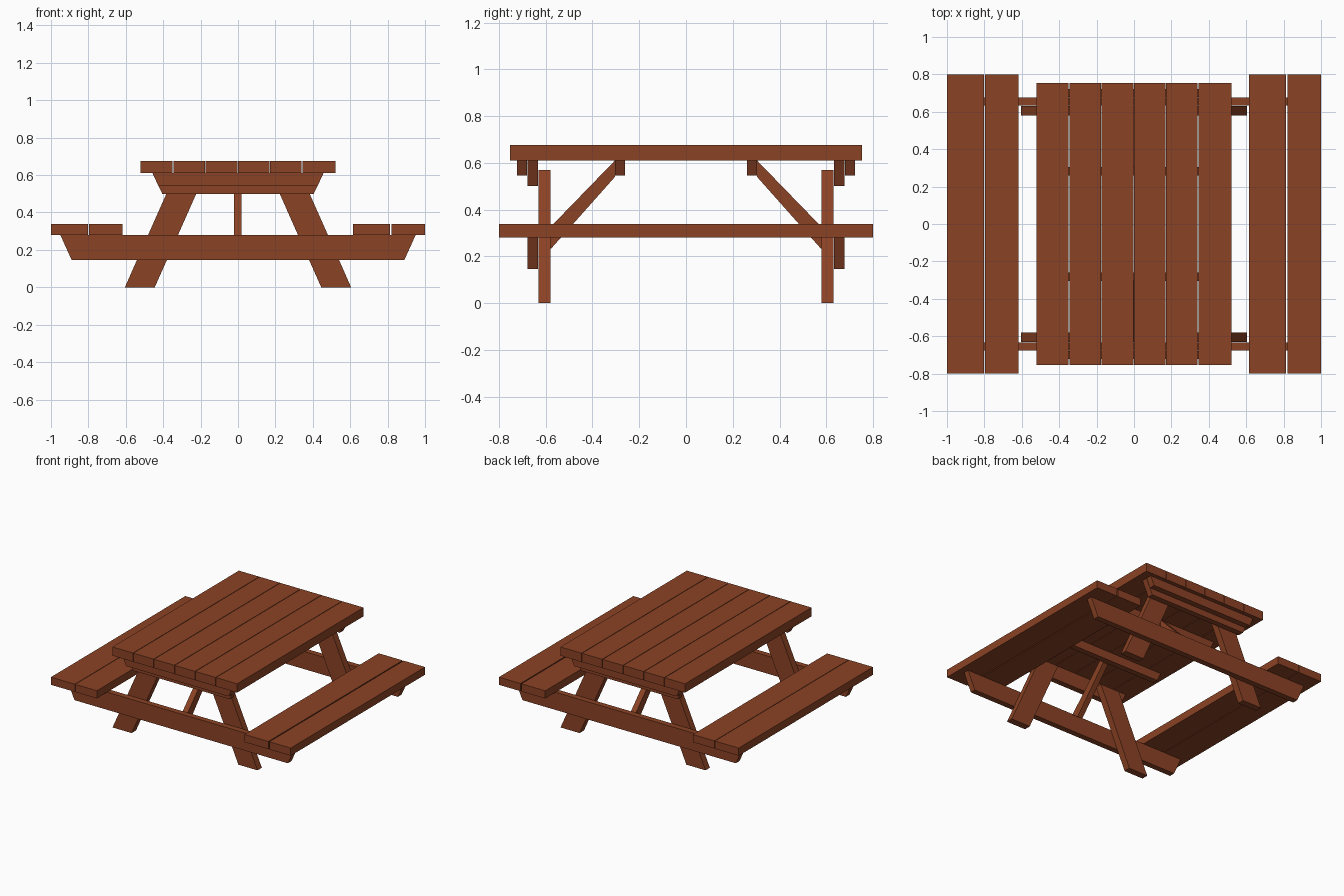
import bpy, bmesh
from mathutils import Vector

if "Cube" in bpy.data.objects:
    bpy.data.objects.remove(bpy.data.objects["Cube"])

wood = bpy.data.materials.new("brown wood")
wood.diffuse_color = (0.26, 0.055, 0.018, 1)
wood.use_nodes = True
wood.node_tree.nodes["Principled BSDF"].inputs["Base Color"].default_value = wood.diffuse_color


def prism(name, pts, axis, a, b):
    """Extrude a profile (x,z for axis 'y', or y,z for axis 'x') from a to b."""
    def place(p, d):
        return Vector((p[0], d, p[1])) if axis == 'y' else Vector((d, p[0], p[1]))
    bm = bmesh.new()
    lo = [bm.verts.new(place(p, a)) for p in pts]
    hi = [bm.verts.new(place(p, b)) for p in pts]
    n = len(pts)
    bm.faces.new(lo)
    bm.faces.new(hi)
    for i in range(n):
        j = (i + 1) % n
        bm.faces.new((lo[i], lo[j], hi[j], hi[i]))
    bmesh.ops.recalc_face_normals(bm, faces=bm.faces)
    me = bpy.data.meshes.new(name)
    bm.to_mesh(me)
    bm.free()
    me.materials.append(wood)
    ob = bpy.data.objects.new(name, me)
    bpy.context.collection.objects.link(ob)
    return ob


def plank(name, x0, x1, z0, z1, half_len):
    prism(name, [(x0, z0), (x1, z0), (x1, z1), (x0, z1)], 'y', -half_len, half_len)


def beam(name, top, bottom, z0, z1, y0, y1):
    prism(name, [(-bottom, z0), (bottom, z0), (top, z1), (-top, z1)], 'y', y0, y1)


# Table top: six planks
edges = [-0.52, -0.347, -0.175, -0.002, 0.17, 0.342, 0.52]
for i in range(6):
    plank(f"table_plank_{i + 1}", edges[i] + (0.002 if i else 0),
          edges[i + 1] - (0.002 if i < 5 else 0), 0.61, 0.676, 0.753)

# Bench seats: two planks each side
for i, (x0, x1) in enumerate([(-1, -0.801), (-0.797, -0.617), (0.614, 0.813), (0.821, 1)]):
    plank(f"seat_plank_{i + 1}", x0, x1, 0.28, 0.338, 0.8)

for s, end in ((-1, "front"), (1, "back")):
    # Cross beams and table cleats with slanted ends
    beam(f"{end}_seat_beam", 0.95, 0.89, 0.147, 0.28, s * 0.634, s * 0.677)
    beam(f"{end}_table_beam", 0.457, 0.405, 0.5, 0.61, s * 0.634, s * 0.677)
    beam(f"{end}_outer_cleat", 0.457, 0.427, 0.545, 0.61, s * 0.68, s * 0.723)
    beam(f"{end}_inner_cleat", 0.457, 0.427, 0.545, 0.61, s * 0.26, s * 0.304)
    # Splayed legs
    for m, side in ((-1, "left"), (1, "right")):
        prism(f"{end}_{side}_leg",
              [(m * 0.605, 0), (m * 0.445, 0), (m * 0.192, 0.57), (m * 0.352, 0.57)],
              'y', s * 0.58, s * 0.631)
    # Diagonal brace
    prism(f"{end}_brace",
          [(s * 0.304, 0.61), (s * 0.632, 0.272), (s * 0.577, 0.233), (s * 0.304, 0.54)],
          'x', -0.022, 0.02)
